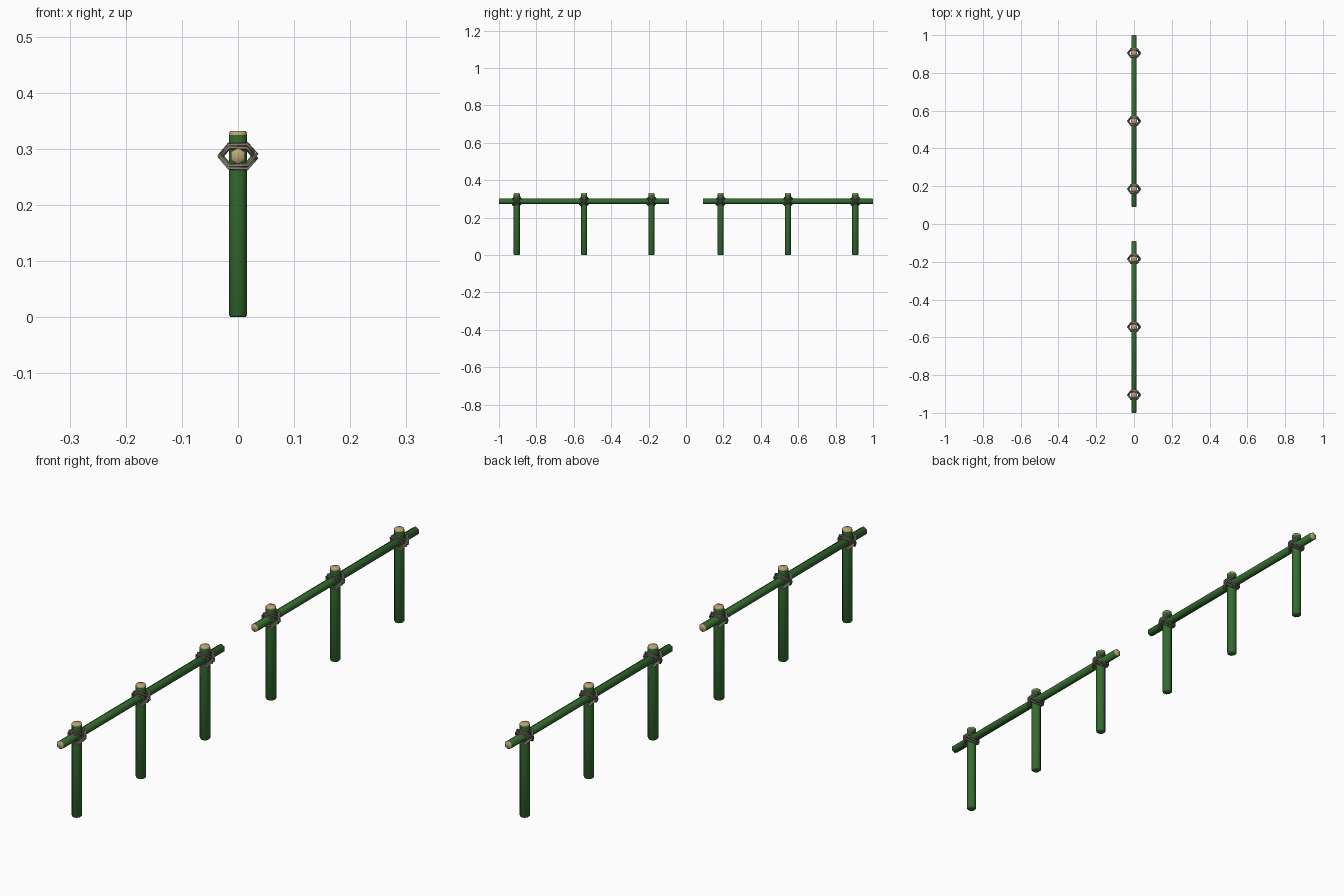
import bpy, bmesh, math
from mathutils import Vector, Matrix

if "Cube" in bpy.data.objects:
    bpy.data.objects.remove(bpy.data.objects["Cube"])


def material(name, color):
    m = bpy.data.materials.new(name)
    m.diffuse_color = (*color, 1)
    m.use_nodes = True
    m.node_tree.nodes["Principled BSDF"].inputs["Base Color"].default_value = m.diffuse_color
    return m


GREEN = material("bamboo_green", (0.035, 0.15, 0.03))
TAN = material("cut_end", (0.50, 0.38, 0.18))
ROPE = material("rope_grey", (0.26, 0.23, 0.18))


def finish(name, bm, mats):
    bmesh.ops.recalc_face_normals(bm, faces=bm.faces)
    me = bpy.data.meshes.new(name)
    bm.to_mesh(me)
    bm.free()
    ob = bpy.data.objects.new(name, me)
    for m in mats:
        me.materials.append(m)
    bpy.context.collection.objects.link(ob)
    bpy.context.view_layer.objects.active = ob
    ob.select_set(True)
    bpy.ops.object.shade_smooth_by_angle(angle=math.radians(62))
    ob.select_set(False)
    return ob


def pole(name, profile, sides, matrix, phase=0.0, tan_bands=()):
    """Turned pole: profile of (radius, height), end caps, chosen bands in tan."""
    bm = bmesh.new()
    rings = [[bm.verts.new((r * math.cos(phase + math.tau * i / sides),
                            r * math.sin(phase + math.tau * i / sides), h))
              for i in range(sides)] for r, h in profile]
    for k in range(len(rings) - 1):
        for i in range(sides):
            j = (i + 1) % sides
            f = bm.faces.new((rings[k][i], rings[k][j], rings[k + 1][j], rings[k + 1][i]))
            f.material_index = int(k in tan_bands)
    for key, ring in (("low", rings[0]), ("high", rings[-1])):
        bm.faces.new(ring).material_index = int(key in tan_bands)
    bm.transform(matrix)
    return finish(name, bm, (GREEN, TAN))


def lashing(name, center):
    """Two crossed pairs of six-sided rope loops around a joint."""
    bm = bmesh.new()
    n, m, rope = 6, 5, 0.0036
    for tilt in (1, -1):
        v = Vector((0, 0.74, 0.67 * tilt))
        w = Vector((0, -0.67 * tilt, 0.74))
        for off in (-0.0045, 0.0045):
            grow = 0.0315 + 0.001 * tilt
            rings = []
            for i in range(n):
                a = math.tau * i / n
                d = Vector((math.cos(a), 0, 0)) + v * math.sin(a)
                # strands cross over each other slightly along the loop
                c = Vector(center) + d * grow + w * off * (0.8 + 0.35 * math.cos(a))
                rings.append([bm.verts.new(c + d * rope * 1.1 * math.cos(math.tau * k / m)
                                           + w * rope * math.sin(math.tau * k / m))
                              for k in range(m)])
            for i in range(n):
                for k in range(m):
                    bm.faces.new((rings[i][k], rings[(i + 1) % n][k],
                                  rings[(i + 1) % n][(k + 1) % m], rings[i][(k + 1) % m]))
    return finish(name, bm, (ROPE,))


RAIL_Z = 0.287
for side, label in ((-1, "front"), (1, "back")):
    # Horizontal rail with cut ends
    start = 0.09 if side > 0 else -1.0
    pole(f"{label}_rail",
         [(0.0125, 0), (0.0148, 0.003), (0.0148, 0.907), (0.0125, 0.91)], 6,
         Matrix.Translation((0, start, RAIL_Z)) @ Matrix.Rotation(-math.pi / 2, 4, 'X'),
         phase=math.pi / 6, tan_bands=("low", "high", 0, 2))
    # Upright posts and their rope lashings
    for i, y in enumerate((0.185, 0.545, 0.905)):
        pole(f"{label}_post_{i + 1}",
             [(0.0145, 0), (0.0175, 0.004), (0.0175, 0.325), (0.017, 0.329), (0.0145, 0.332)], 8,
             Matrix.Translation((0, side * y, 0)), phase=math.pi / 8,
             tan_bands=("high", 2, 3))
        lashing(f"{label}_lashing_{i + 1}", (0, side * y, RAIL_Z))
